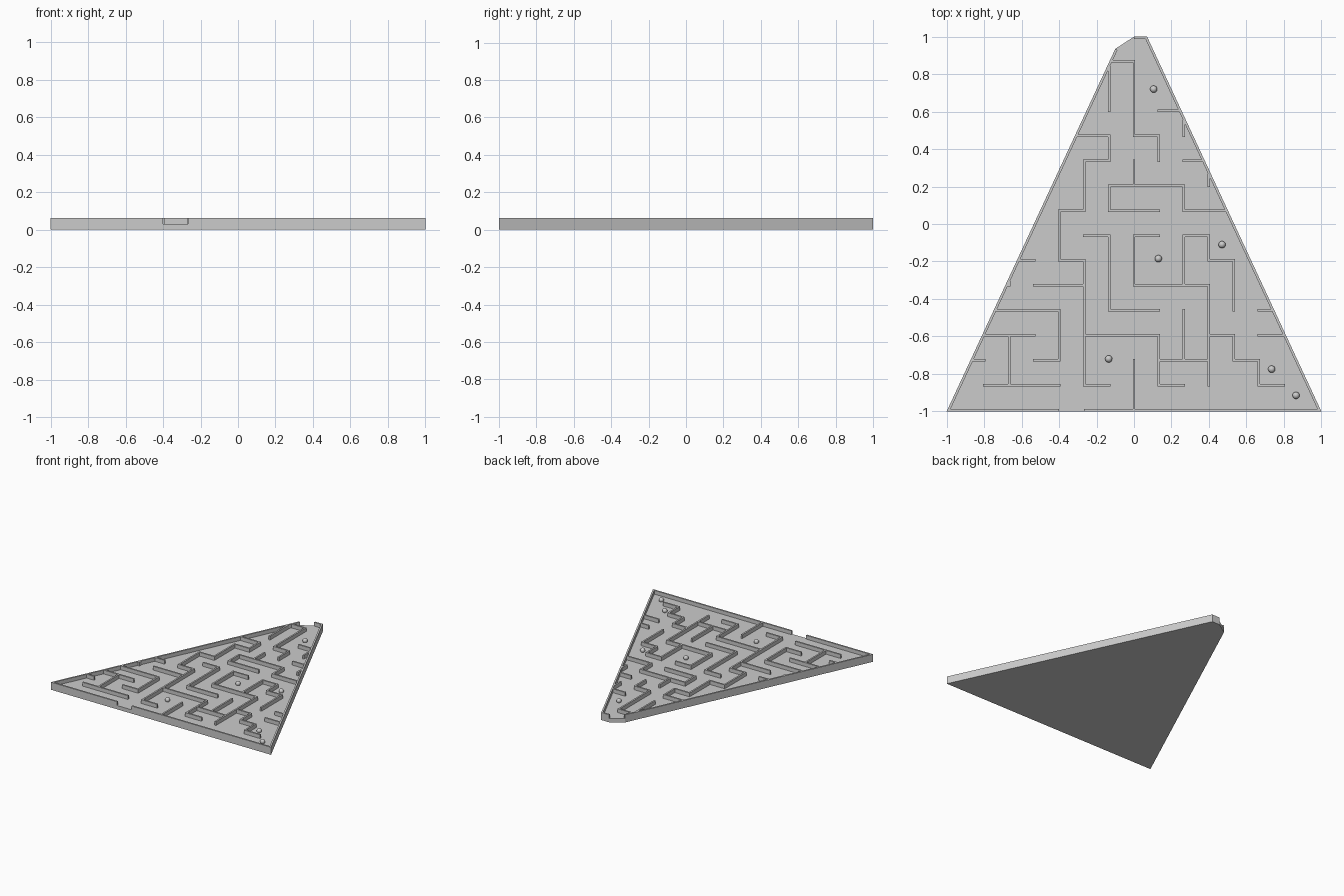
import bpy, bmesh
from mathutils import Vector

if "Cube" in bpy.data.objects:
    bpy.data.objects.remove(bpy.data.objects["Cube"])

CELL, T = 0.1333, 0.0133          # maze pitch, wall thickness
FLOOR, TOP = 0.031, 0.062
OUTLINE = [(-1, -1), (1, -1), (0.07, 1), (0, 1), (-0.1, 0.935)]


def prism(bm, pts, z0, z1):
    """Straight extrusion of a counter-clockwise outline."""
    lo = [bm.verts.new((x, y, z0)) for x, y in pts]
    hi = [bm.verts.new((x, y, z1)) for x, y in pts]
    n = len(pts)
    bm.faces.new(lo[::-1])
    bm.faces.new(hi)
    for i in range(n):
        k = (i + 1) % n
        bm.faces.new((lo[i], lo[k], hi[k], hi[i]))


def finish(bm, name):
    bmesh.ops.recalc_face_normals(bm, faces=bm.faces)
    me = bpy.data.meshes.new(name)
    bm.to_mesh(me)
    bm.free()
    ob = bpy.data.objects.new(name, me)
    bpy.context.collection.objects.link(ob)
    return ob


def strip(path, t):
    """Mitred band lying on the left side of an open path."""
    p = [Vector(q) for q in path]
    dirs = [(b - a).normalized() for a, b in zip(p, p[1:])]
    nor = [Vector((-d.y, d.x)) for d in dirs]
    inner = []
    for i, q in enumerate(p):
        a, b = nor[max(i - 1, 0)], nor[min(i, len(nor) - 1)]
        inner.append(q + (a + b) * t / (1 + a.dot(b)))
    return p, inner


# base plate
bm = bmesh.new()
prism(bm, OUTLINE, 0, FLOOR)
finish(bm, "base_plate")

# rim walls, open at the front entrance and at the tip exit
bm = bmesh.new()
for path in ([(-2 * CELL, -1), (1, -1), (0.07, 1), (0, 1)],
             [(-0.1, 0.935), (-1, -1), (-3 * CELL, -1)]):
    outer, inner = strip(path, T)
    for i in range(len(outer) - 1):
        prism(bm, [outer[i], outer[i + 1], inner[i + 1], inner[i]], FLOOR, TOP)
finish(bm, "rim_wall")

# maze walls on the grid: row -> column spans, column -> row spans
# (spans of 9 or 16 run until they meet the rim)
ROWS = {
    14: [(-9, 0)], 12: [(1, 9)], 11: [(-9, -1), (0, 1)],
    10: [(-2, -1), (2, 9)], 9: [(-1, 2)], 8: [(-3, -2), (-1, 1), (2, 9)],
    7: [(-2, -1), (0, 1), (2, 3)], 6: [(-9, -4), (-3, -2), (3, 4)],
    5: [(-9, -5), (-4, -2), (0, 3)], 4: [(-9, -3), (-1, 1), (5, 9)],
    3: [(-9, -4), (-2, 1), (3, 4), (5, 9)],
    2: [(-9, -6), (-4, -3), (1, 3), (4, 5)],
    1: [(-6, -3), (-2, -1), (1, 2), (5, 6)],
}
COLS = {
    -5: [(1, 3), (5, 16)], -3: [(2, 4), (6, 8)], -2: [(1, 6), (8, 10)],
    -1: [(4, 7), (8, 9), (10, 11), (12, 16)],
    0: [(0, 2), (5, 7), (9, 10), (11, 14)], 1: [(1, 3), (10, 11)],
    2: [(2, 4), (5, 7), (8, 9), (11, 16)], 3: [(1, 5), (6, 7), (9, 16)],
    4: [(2, 3), (4, 6)], 5: [(1, 2)],
}
SL, SR = 0.9 / 1.935, 0.465       # slopes of the two long sides
H = T / 2


def row_y(j):
    return -1 + H + 0.1331 * j


def box(x0, x1, y0, y1):
    prism(bm, [(x0, y0), (x1, y0), (x1, y1), (x0, y1)], FLOOR, TOP)


bm = bmesh.new()
for j, spans in ROWS.items():
    y = row_y(j)
    left, right = -1 + (y + 1) * SL + 0.006, 1 - (y + 1) * SR - 0.006
    for a, b in spans:
        box(max(a * CELL - H, left), min(b * CELL + H, right), y - H, y + H)
for i, spans in COLS.items():
    x = i * CELL
    limit = -1 + ((x + 1) / SL if x < 0 else (1 - x) / SR) - 0.02
    for a, b in spans:
        box(x - H, x + H, row_y(a) - H, min(row_y(b) + H, limit))
finish(bm, "maze_walls")

# balls resting in the corridors
for x, y in [(0.105, 0.72), (0.47, -0.11), (0.13, -0.185),
             (-0.135, -0.72), (0.735, -0.775), (0.865, -0.915)]:
    bpy.ops.mesh.primitive_uv_sphere_add(segments=24, ring_count=12,
                                         radius=0.019, location=(x, y, 0.042))
    bpy.context.object.name = "ball"
    bpy.ops.object.shade_smooth()
